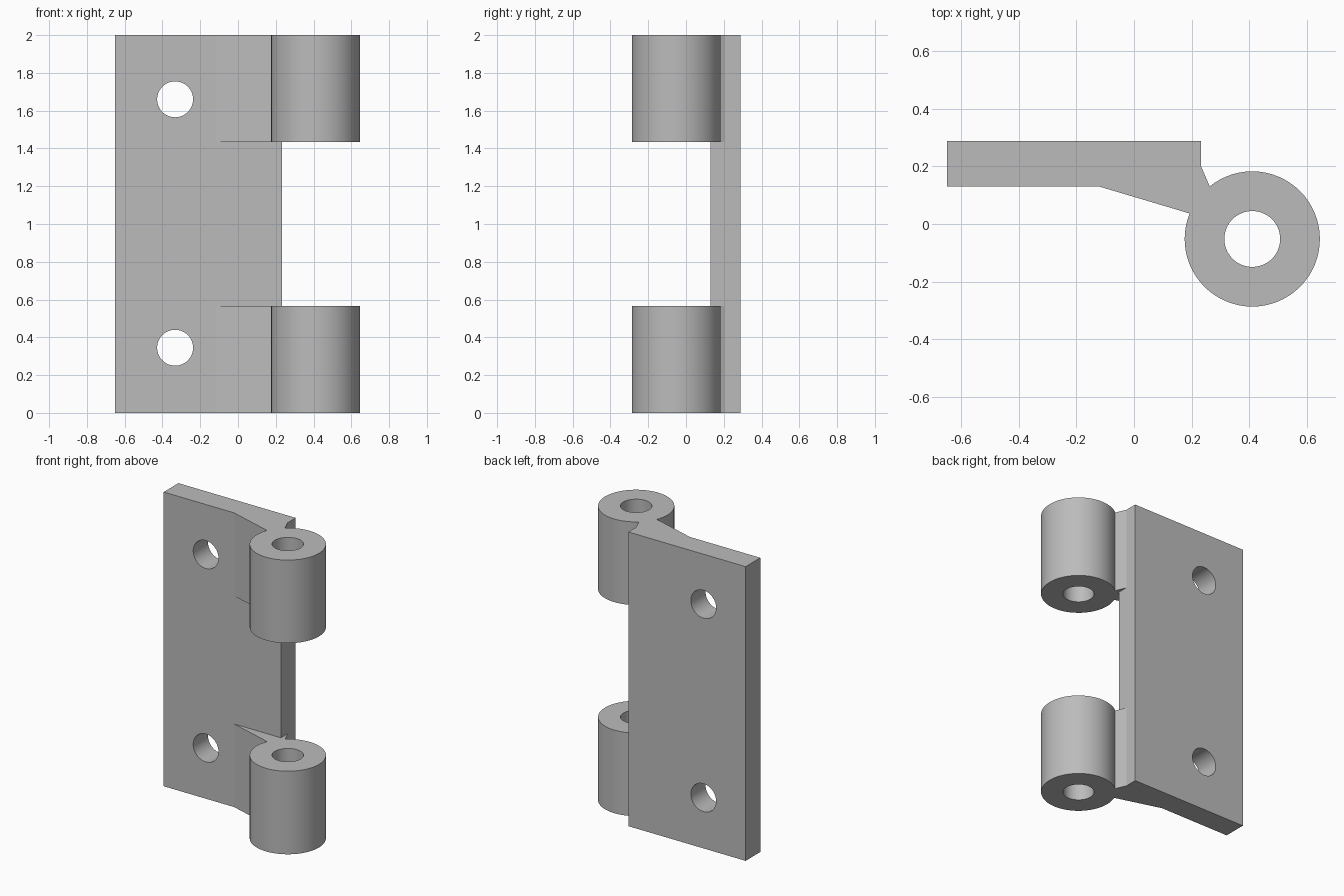
import bpy
import bmesh
import math
from mathutils import Matrix

cube = bpy.data.objects.get("Cube")
if cube:
    bpy.data.objects.remove(cube, do_unlink=True)

HEIGHT = 2.0
KNUCKLE = 0.565             # length of each knuckle
PIN_X, PIN_Y = 0.411, -0.052
EYE_R, BORE_R = 0.235, 0.097
SCREW_X, SCREW_R = -0.333, 0.095
SCREW_Z = (0.345, 1.66)

grey = bpy.data.materials.new("plain grey")
grey.use_nodes = True
colour = (0.5, 0.5, 0.5, 1)
grey.diffuse_color = colour
grey.node_tree.nodes["Principled BSDF"].inputs["Base Color"].default_value = colour


def make_object(name, bm):
    bmesh.ops.recalc_face_normals(bm, faces=bm.faces)
    mesh = bpy.data.meshes.new(name)
    bm.to_mesh(mesh)
    bm.free()
    mesh.materials.append(grey)
    obj = bpy.data.objects.new(name, mesh)
    bpy.context.collection.objects.link(obj)
    return obj


def prism(name, outline, z0, z1):
    bm = bmesh.new()
    face = bm.faces.new([bm.verts.new((x, y, z0)) for x, y in outline])
    top = bmesh.ops.extrude_face_region(bm, geom=[face])["geom"]
    verts = [v for v in top if isinstance(v, bmesh.types.BMVert)]
    bmesh.ops.translate(bm, verts=verts, vec=(0, 0, z1 - z0))
    return make_object(name, bm)


def cylinder(name, radius, length, centre, along_y=False, sides=64):
    bm = bmesh.new()
    turn = Matrix.Rotation(math.pi / 2, 4, "X") if along_y else Matrix()
    bmesh.ops.create_cone(bm, cap_ends=True, segments=sides, radius1=radius,
                          radius2=radius, depth=length,
                          matrix=Matrix.Translation(centre) @ turn)
    return make_object(name, bm)


def combine(target, tool, operation):
    mod = target.modifiers.new(operation.lower(), "BOOLEAN")
    mod.operation = operation
    mod.solver = "EXACT"
    mod.object = tool
    bpy.ops.object.select_all(action="DESELECT")
    target.select_set(True)
    bpy.context.view_layer.objects.active = target
    bpy.ops.object.modifier_apply(modifier=mod.name)
    bpy.data.objects.remove(tool, do_unlink=True)


# Flat leaf
leaf = prism("hinge_leaf", [(-0.65, 0.13), (0.232, 0.13), (0.232, 0.288), (-0.65, 0.288)],
             0, HEIGHT)

# Tapered webs and knuckles at both ends
web = [(-0.12, 0.13), (0.192, 0.037), (0.25, 0.0), (0.30, 0.08),
       (0.262, 0.133), (0.232, 0.203), (0.10, 0.203)]
for z0 in (0, HEIGHT - KNUCKLE):
    combine(leaf, prism("web", web, z0, z0 + KNUCKLE), "UNION")
    combine(leaf, cylinder("knuckle", EYE_R, KNUCKLE,
                           (PIN_X, PIN_Y, z0 + KNUCKLE / 2)), "UNION")

# Pin bore and screw holes
combine(leaf, cylinder("pin_bore", BORE_R, HEIGHT * 2, (PIN_X, PIN_Y, HEIGHT / 2)),
        "DIFFERENCE")
for z in SCREW_Z:
    combine(leaf, cylinder("screw_hole", SCREW_R, 1, (SCREW_X, 0.2, z), along_y=True),
            "DIFFERENCE")

bpy.ops.object.shade_smooth_by_angle(angle=math.radians(12))
